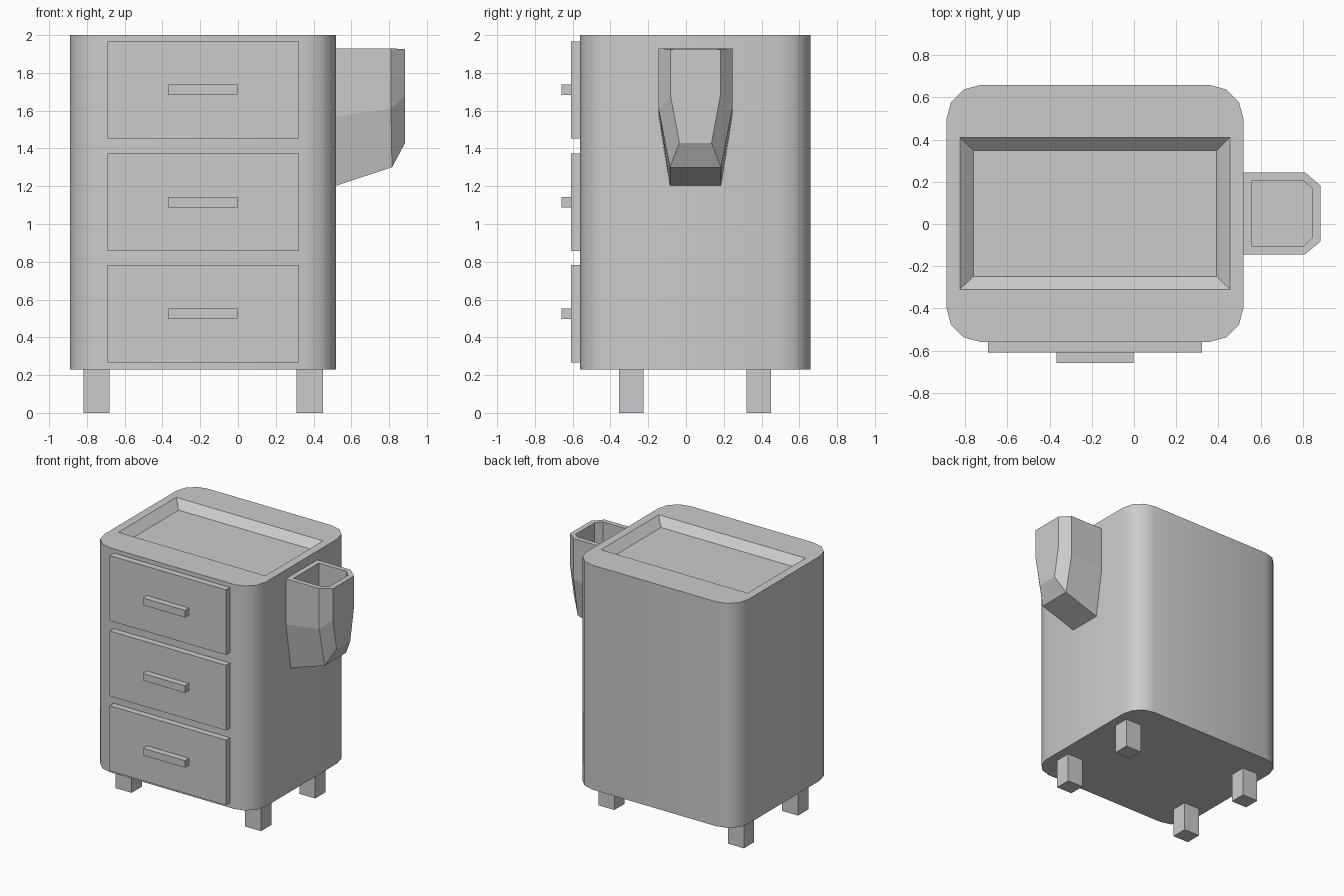
import bpy
import bmesh
import math

if "Cube" in bpy.data.objects:
    bpy.data.objects.remove(bpy.data.objects["Cube"], do_unlink=True)

CX, CY = -0.185, 0.05          # centre of the cabinet
BOTTOM, TOP = 0.23, 2.0
HALF_X, HALF_Y, RADIUS = 0.705, 0.61, 0.165

grey = bpy.data.materials.new("plain_grey")
grey.use_nodes = True
grey.diffuse_color = (0.6, 0.6, 0.6, 1)
grey.node_tree.nodes["Principled BSDF"].inputs["Base Color"].default_value = (0.6, 0.6, 0.6, 1)


def finish(name, bm):
    bmesh.ops.recalc_face_normals(bm, faces=bm.faces)
    mesh = bpy.data.meshes.new(name)
    bm.to_mesh(mesh)
    bm.free()
    mesh.materials.append(grey)
    obj = bpy.data.objects.new(name, mesh)
    bpy.context.collection.objects.link(obj)
    return obj


def box(name, low, high):
    bm = bmesh.new()
    bmesh.ops.create_cube(bm, size=1)
    for v in bm.verts:
        v.co = [l + (c + 0.5) * (h - l) for c, l, h in zip(v.co, low, high)]
    return finish(name, bm)


def bridge(bm, a, b):
    for i in range(len(a)):
        j = (i + 1) % len(a)
        bm.faces.new((a[i], a[j], b[j], b[i]))


SIGNS = [(1, 1), (-1, 1), (-1, -1), (1, -1)]


def rectangle(bm, hx, hy, z):
    return [bm.verts.new((CX + sx * hx, CY + sy * hy, z)) for sx, sy in SIGNS]


def rounded_corners(bm, z):
    corners = []
    for k, (sx, sy) in enumerate(SIGNS):
        arc = []
        for s in range(4):
            a = math.radians(90 * k + 30 * s)
            arc.append(bm.verts.new((CX + sx * (HALF_X - RADIUS) + RADIUS * math.cos(a),
                                     CY + sy * (HALF_Y - RADIUS) + RADIUS * math.sin(a), z)))
        corners.append(arc)
    return corners


# Cabinet body with rounded corners and a sunken tray in the top
bm = bmesh.new()
base = sum(rounded_corners(bm, BOTTOM), [])
arcs = rounded_corners(bm, TOP)
bridge(bm, base, sum(arcs, []))
bm.faces.new(base[::-1])
rim = rectangle(bm, 0.64, 0.36, TOP)
floor = rectangle(bm, 0.577, 0.298, TOP - 0.06)
for k in range(4):
    n = (k + 1) % 4
    bm.faces.new(arcs[k] + [rim[k]])
    bm.faces.new((arcs[k][-1], arcs[n][0], rim[n], rim[k]))
bridge(bm, rim, floor)
bm.faces.new(floor)
body = finish("cabinet_body", bm)
bpy.ops.object.select_all(action="DESELECT")
bpy.context.view_layer.objects.active = body
body.select_set(True)
bpy.ops.object.shade_smooth_by_angle(angle=math.radians(35))

# Drawers and their handles
for name, z in (("bottom", 0.525), ("middle", 1.115), ("top", 1.71)):
    box(name + "_drawer", (CX - 0.507, -0.61, z - 0.257), (CX + 0.507, -0.55, z + 0.257))
    box(name + "_handle", (CX - 0.183, -0.66, z - 0.028), (CX + 0.183, -0.60, z + 0.028))

# Legs
for end, y in (("front", -0.29), ("back", 0.385)):
    for side, x in (("right", -0.75), ("left", 0.38)):
        box(f"{end}_{side}_leg", (x - 0.069, y - 0.064, 0), (x + 0.069, y + 0.064, BOTTOM + 0.01))

# Side pocket: half outlines (x, half width, z) mirrored across its middle
HALVES = [
    [(0.51, 0.135, 1.2), (0.815, 0.135, 1.3), (0.885, 0.085, 1.43)],
    [(0.51, 0.195, 1.57), (0.81, 0.195, 1.61), (0.885, 0.132, 1.68)],
    [(0.51, 0.195, 1.93), (0.81, 0.195, 1.93), (0.885, 0.132, 1.925)],
    [(0.56, 0.157, 1.93), (0.8, 0.157, 1.93), (0.845, 0.118, 1.925)],
    [(0.56, 0.157, 1.5), (0.8, 0.157, 1.5), (0.845, 0.118, 1.5)],
]
bm = bmesh.new()
rings = []
for half in HALVES:
    outline = [(x, CY - w, z) for x, w, z in half] + [(x, CY + w, z) for x, w, z in half[::-1]]
    rings.append([bm.verts.new(p) for p in outline])
for lower, upper in zip(rings, rings[1:]):
    bridge(bm, lower, upper)
b = rings[0]
bm.faces.new((b[0], b[1], b[4], b[5]))
bm.faces.new((b[1], b[2], b[3], b[4]))
bm.faces.new(rings[-1])
finish("side_pocket", bm)
